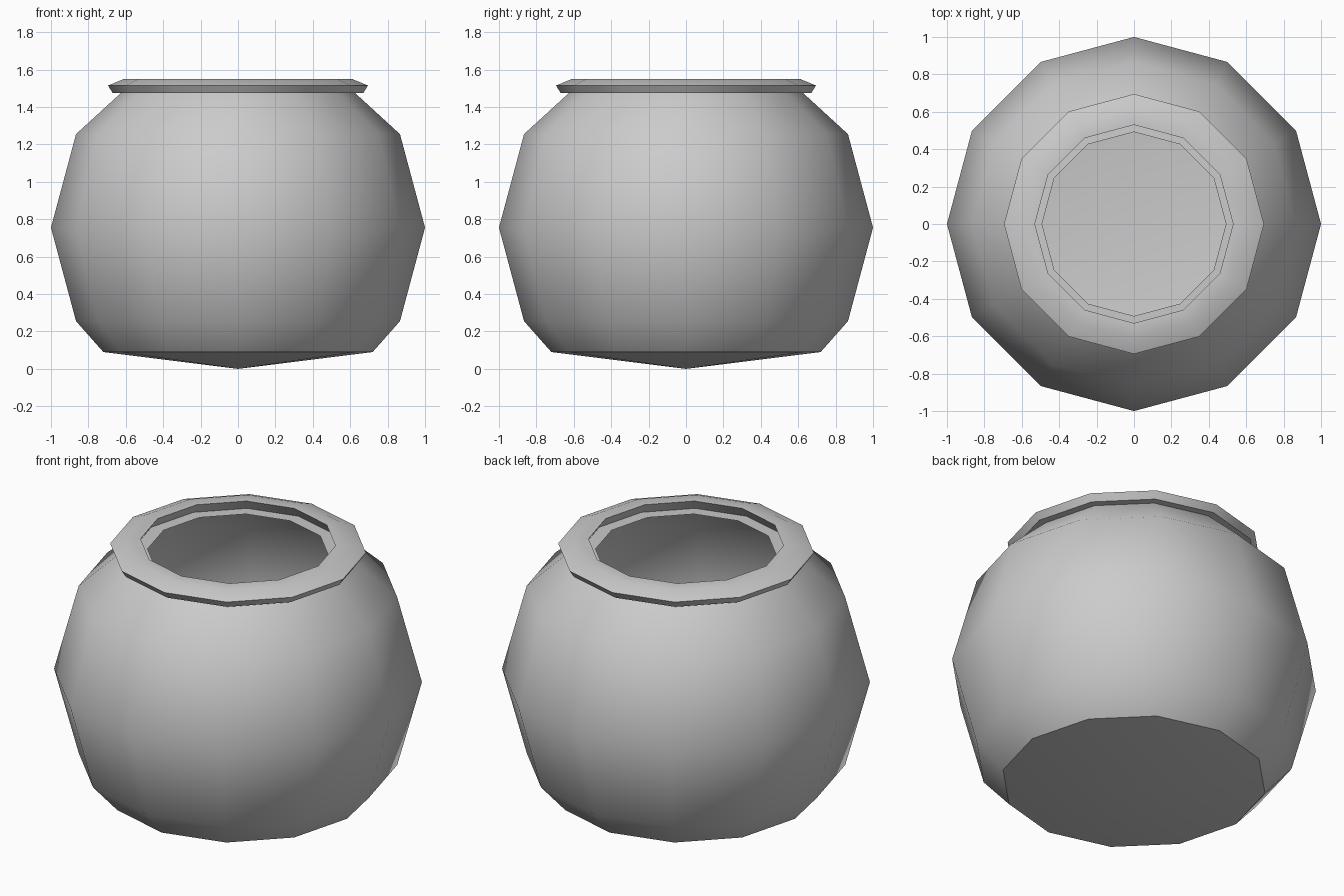
import bpy, bmesh, math
from mathutils import Vector

if "Cube" in bpy.data.objects:
    bpy.data.objects.remove(bpy.data.objects["Cube"])

SIDES = 12


def lathe(name, profile, closed=False, smooth_angle=36):
    """Revolve (radius, height) points around z with 12 sides."""
    bm = bmesh.new()
    verts = [bm.verts.new((r, 0, z)) for r, z in profile]
    pairs = list(zip(verts, verts[1:]))
    if closed:
        pairs.append((verts[-1], verts[0]))
    edges = [bm.edges.new(p) for p in pairs]
    bmesh.ops.spin(bm, geom=verts + edges, cent=Vector((0, 0, 0)), axis=Vector((0, 0, 1)),
                   angle=2 * math.pi, steps=SIDES)
    bmesh.ops.remove_doubles(bm, verts=bm.verts, dist=1e-4)
    bmesh.ops.recalc_face_normals(bm, faces=bm.faces)
    mesh = bpy.data.meshes.new(name)
    bm.to_mesh(mesh)
    bm.free()
    obj = bpy.data.objects.new(name, mesh)
    bpy.context.collection.objects.link(obj)
    bpy.ops.object.select_all(action='DESELECT')
    obj.select_set(True)
    bpy.context.view_layer.objects.active = obj
    bpy.ops.object.shade_smooth_by_angle(angle=math.radians(smooth_angle))
    return obj


# Round hollow bowl: shallow cone base, spherical wall, flat inward lip
lathe("bowl_body", [(0, 0), (0.72, 0.09), (0.866, 0.255), (1, 0.755),
                    (0.866, 1.255), (0.615, 1.485), (0.492, 1.49)])

# Flattened collar around the opening
lathe("bowl_rim", [(0.58, 1.475), (0.67, 1.475), (0.695, 1.515),
                   (0.61, 1.55), (0.53, 1.55)], closed=True)
